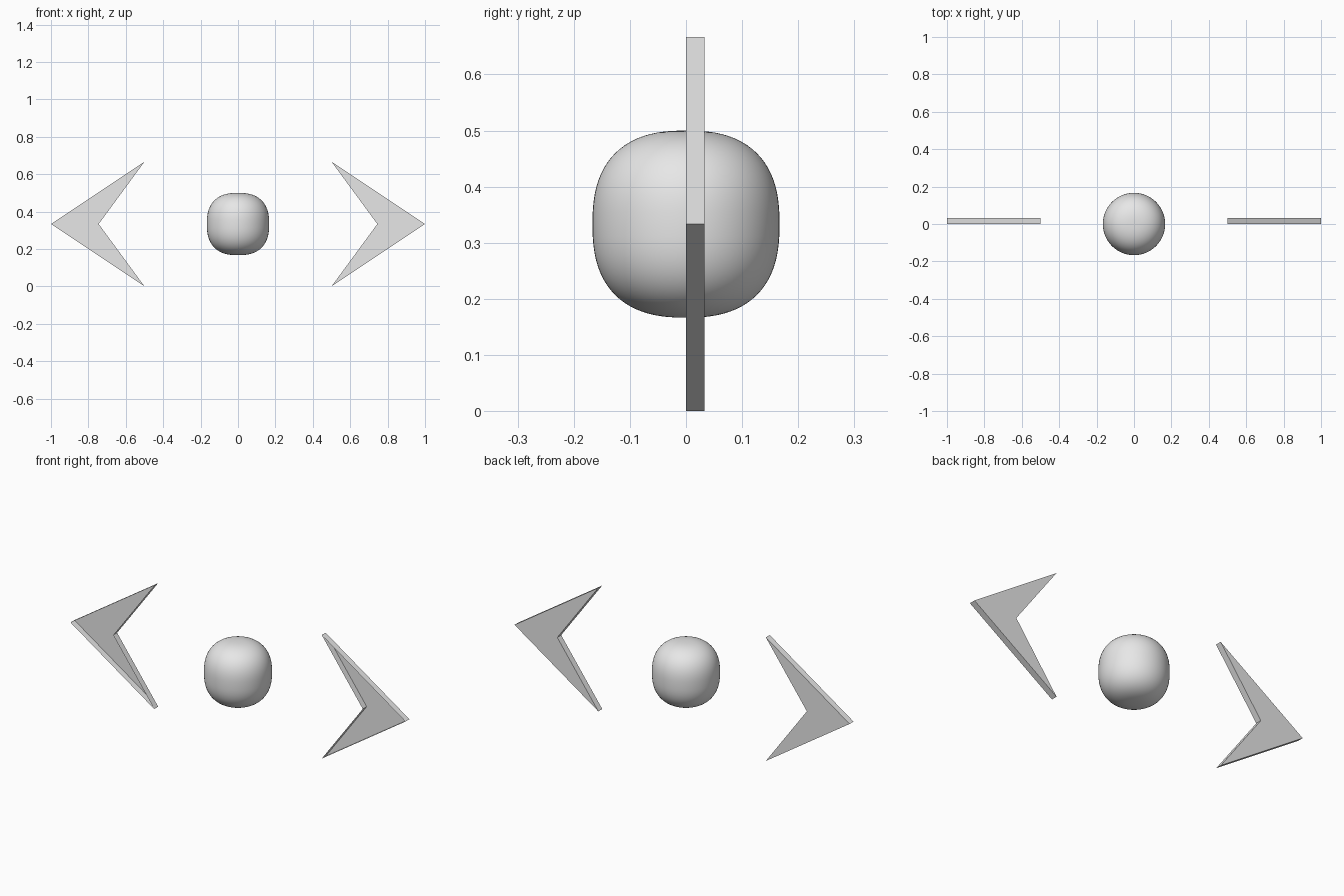
import bpy, bmesh
from math import sin, cos, pi, copysign

cube = bpy.data.objects.get("Cube")
if cube:
    bpy.data.objects.remove(cube, do_unlink=True)

# Single plain grey material
grey = bpy.data.materials.new("light grey")
grey.use_nodes = True
color = (0.8, 0.8, 0.8, 1)
grey.diffuse_color = color
grey.node_tree.nodes["Principled BSDF"].inputs["Base Color"].default_value = color

MID = 1 / 3       # height of the centre
RADIUS = 1 / 6    # body half size
DEPTH = 1 / 30    # wing thickness


def finish(name, bm, smooth=False):
    mesh = bpy.data.meshes.new(name)
    bm.to_mesh(mesh)
    bm.free()
    mesh.materials.append(grey)
    for poly in mesh.polygons:
        poly.use_smooth = smooth
    obj = bpy.data.objects.new(name, mesh)
    bpy.context.collection.objects.link(obj)
    return obj


def soft(value, power=2 / 2.5):
    return copysign(abs(value) ** power, value)


# Body: a ball squared off toward its top and bottom, round from above
bm = bmesh.new()
bmesh.ops.create_uvsphere(bm, u_segments=64, v_segments=40, radius=1)
for v in bm.verts:
    ring = (v.co.x ** 2 + v.co.y ** 2) ** 0.5
    if ring > 1e-5:
        scale = RADIUS * soft(ring) / ring
        v.co.x *= scale
        v.co.y *= scale
    else:
        v.co.x = v.co.y = 0
    v.co.z = MID + RADIUS * soft(v.co.z)
finish("body", bm, smooth=True)


# Wings: shallow chevron trays with a closed back and an open front
def wing(name, side):
    outline = [(1, MID), (0.5, 2 * MID), (0.745, MID), (0.5, 0)]
    bm = bmesh.new()
    front = [bm.verts.new((side * x, 0, z)) for x, z in outline]
    back = [bm.verts.new((side * x, DEPTH, z)) for x, z in outline]
    faces = [bm.faces.new(back)]
    for i in range(len(outline)):
        j = (i + 1) % len(outline)
        faces.append(bm.faces.new((front[i], front[j], back[j], back[i])))
    bmesh.ops.recalc_face_normals(bm, faces=faces)
    bm.normal_update()
    if faces[0].normal.y < 0:
        bmesh.ops.reverse_faces(bm, faces=faces)
    # Split the concave back cleanly from tip to notch
    bmesh.ops.connect_verts(bm, verts=[back[0], back[2]])
    finish(name, bm)


wing("left_wing", 1)
wing("right_wing", -1)
